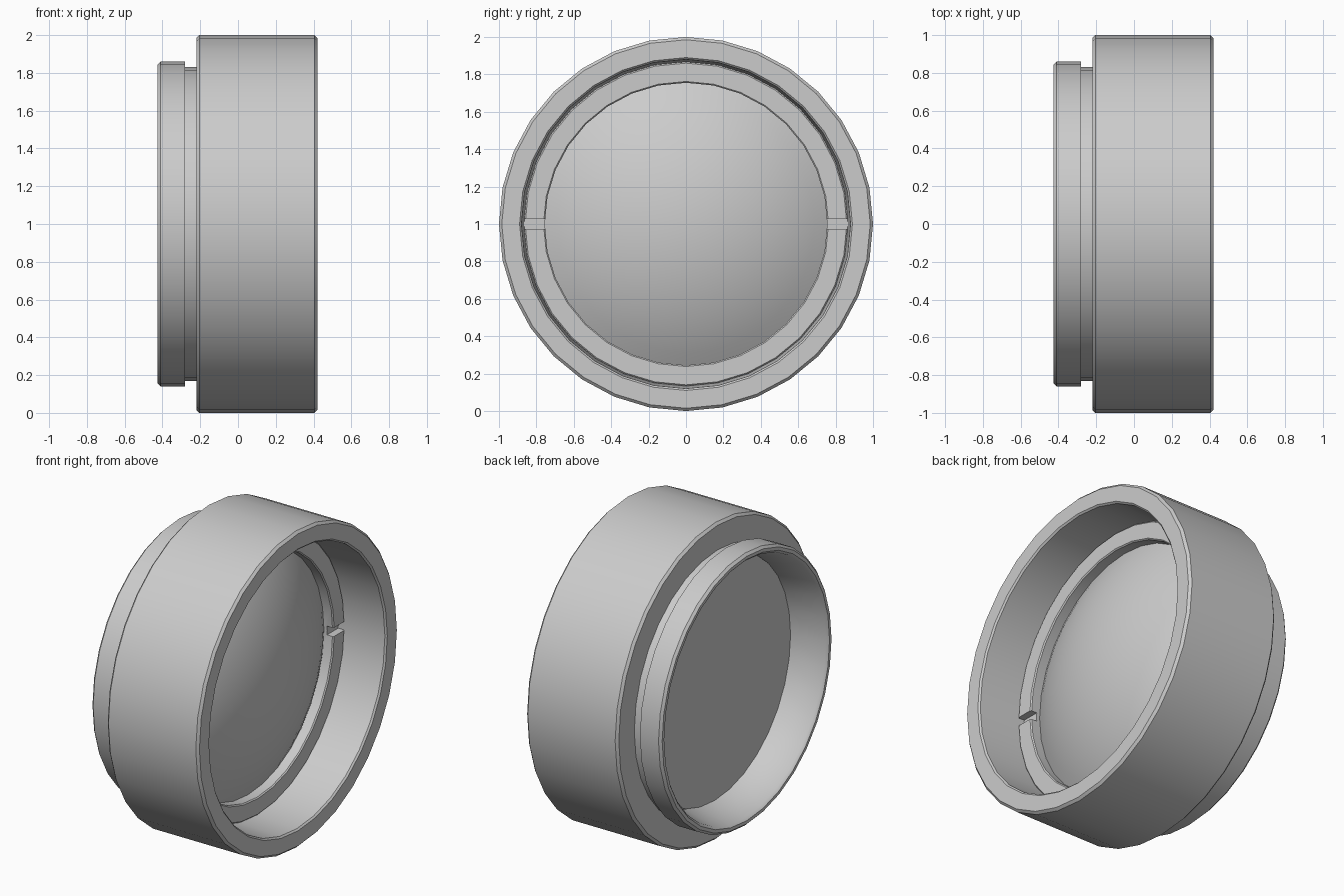
import bpy, bmesh, math
from mathutils import Matrix

if "Cube" in bpy.data.objects:
    bpy.data.objects.remove(bpy.data.objects["Cube"])

SIDES = 32
CENTRE_Z = 1.0


def lathe(name, profile, closed=True):
    """Revolve (x, radius) points around the horizontal x axis."""
    bm = bmesh.new()
    verts = [bm.verts.new((x, 0, r)) for x, r in profile]
    edges = [bm.edges.new(pair) for pair in zip(verts, verts[1:])]
    if closed:
        edges.append(bm.edges.new((verts[-1], verts[0])))
    bmesh.ops.spin(bm, geom=verts + edges, cent=(0, 0, 0), axis=(1, 0, 0),
                   angle=math.tau, steps=SIDES, use_merge=False)
    bmesh.ops.remove_doubles(bm, verts=bm.verts, dist=1e-4)
    bmesh.ops.recalc_face_normals(bm, faces=bm.faces)
    bm.transform(Matrix.Translation((0, 0, CENTRE_Z)))
    mesh = bpy.data.meshes.new(name)
    bm.to_mesh(mesh)
    bm.free()
    obj = bpy.data.objects.new(name, mesh)
    bpy.context.collection.objects.link(obj)
    return obj


def activate(obj):
    bpy.ops.object.select_all(action='DESELECT')
    obj.select_set(True)
    bpy.context.view_layer.objects.active = obj


# Housing: wide barrel, neck groove, rear flange and the stepped bore
housing = lathe("housing", [
    (-0.425, 0.845), (-0.41, 0.86), (-0.28, 0.86), (-0.28, 0.83),
    (-0.22, 0.83), (-0.22, 0.985), (-0.205, 1.0), (0.405, 1.0),
    (0.42, 0.985), (0.42, 0.89), (0.41, 0.88), (0.07, 0.865),
    (0.07, 0.76), (-0.21, 0.76), (-0.41, 0.81), (-0.425, 0.825)])

# Lens: flat back, domed front
LENS_R, SAG, EDGE_X = 0.758, 0.22, 0.07
sphere_r = (LENS_R ** 2 + SAG ** 2) / (2 * SAG)
tilt = math.asin(LENS_R / sphere_r)
dome = [(EDGE_X + SAG - sphere_r * (1 - math.cos(tilt * i / 10)),
         sphere_r * math.sin(tilt * i / 10)) for i in range(10, -1, -1)]
lens = lathe("lens", [(-0.20, 0), (-0.20, LENS_R)] + dome, closed=False)

# Retaining ring with a spanner slot on either side
ring = lathe("retaining_ring", [
    (0.06, 0.755), (0.06, 0.867), (0.133, 0.867), (0.14, 0.86),
    (0.14, 0.762), (0.133, 0.755)])
bpy.ops.mesh.primitive_cube_add(size=1, location=(0.15, 0, CENTRE_Z))
cutter = bpy.context.object
cutter.name = "slot_cutter"
cutter.scale = (0.11, 2.0, 0.055)
cutter.hide_render = True
cut = ring.modifiers.new("slots", 'BOOLEAN')
cut.operation = 'DIFFERENCE'
cut.solver = 'EXACT'
cut.object = cutter
activate(ring)
bpy.ops.object.modifier_apply(modifier=cut.name)
bpy.data.objects.remove(cutter, do_unlink=True)

# Smooth shading with crisp steps
for part in (housing, lens, ring):
    activate(part)
    bpy.ops.object.shade_smooth_by_angle(angle=math.radians(40))
